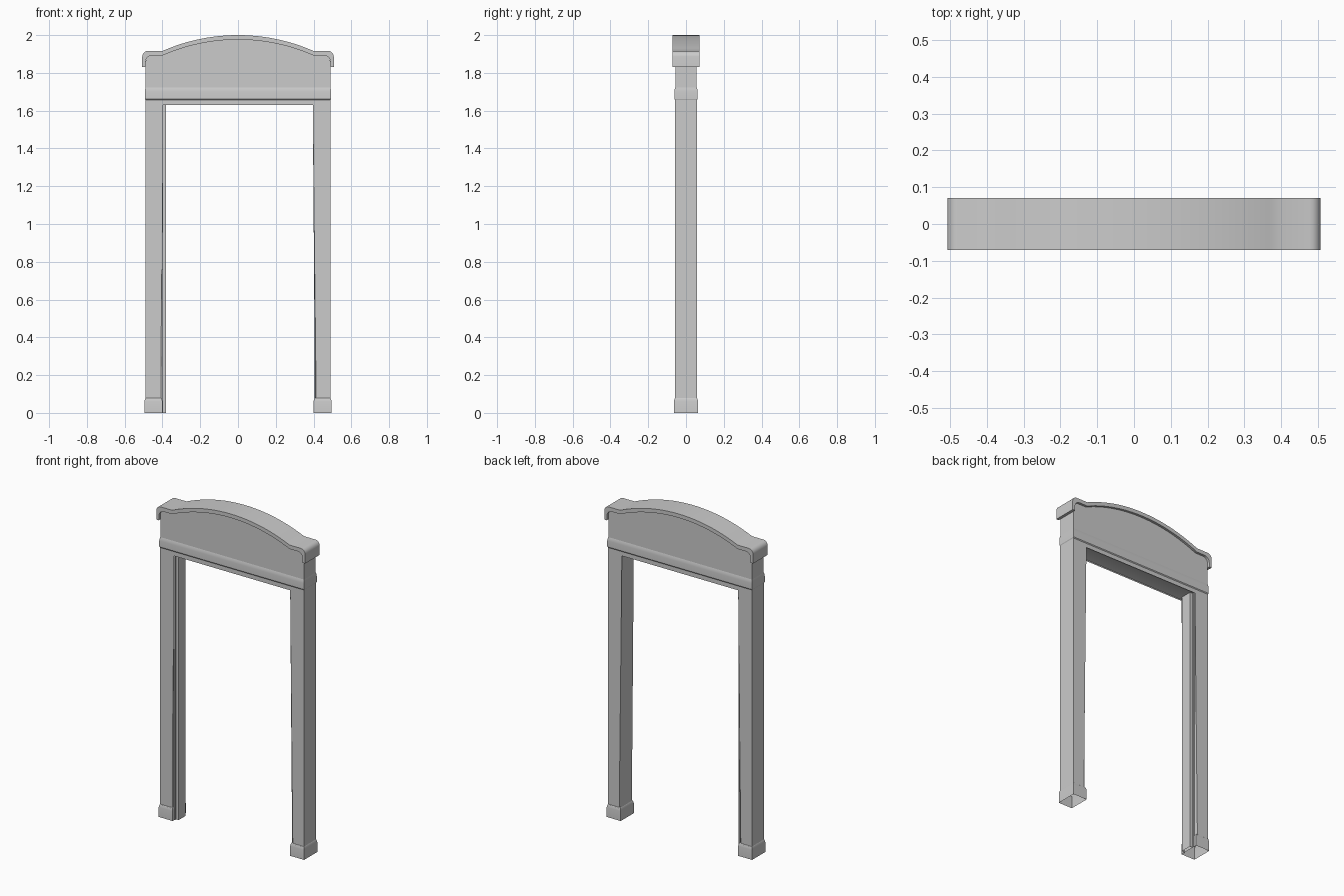
import bpy, bmesh, math
from math import sin, cos, pi

if "Cube" in bpy.data.objects:
    bpy.data.objects.remove(bpy.data.objects["Cube"])


def finish(bm, name):
    bmesh.ops.recalc_face_normals(bm, faces=bm.faces)
    me = bpy.data.meshes.new(name)
    bm.to_mesh(me)
    bm.free()
    ob = bpy.data.objects.new(name, me)
    bpy.context.collection.objects.link(ob)
    bpy.ops.object.select_all(action='DESELECT')
    bpy.context.view_layer.objects.active = ob
    ob.select_set(True)
    bpy.ops.object.shade_smooth_by_angle(angle=math.radians(30))
    return ob


def prism(outline, half_depth, skip=()):
    """Extrude an x-z outline through y; skip = indices of side faces left open."""
    bm = bmesh.new()
    f = [bm.verts.new((x, -half_depth, z)) for x, z in outline]
    b = [bm.verts.new((x, half_depth, z)) for x, z in outline]
    n = len(outline)
    for i in range(n):
        if i not in skip:
            j = (i + 1) % n
            bm.faces.new((f[i], f[j], b[j], b[i]))
    bm.faces.new(f)
    bm.faces.new(b)
    return bm


def rect_loft(name, rings, cx=0):
    """Open stack of rectangles (half x, half y, z)."""
    bm = bmesh.new()
    prev = None
    for hx, hy, z in rings:
        ring = [bm.verts.new((cx + sx * hx, sy * hy, z))
                for sx, sy in ((-1, -1), (1, -1), (1, 1), (-1, 1))]
        if prev:
            for i in range(4):
                j = (i + 1) % 4
                bm.faces.new((prev[i], prev[j], ring[j], ring[i]))
        prev = ring
    return finish(bm, name)


def crown(edge, shoulder, peak, radius, low, steps=24):
    """Arched contour with rounded shoulders, from left foot to right foot."""
    pts = [(-edge, low)]
    for i in range(6):
        a = pi - i * pi / 10
        pts.append((-edge + radius + radius * cos(a), shoulder - radius + radius * sin(a)))
    rise, half = peak - shoulder, 0.4
    R = (half ** 2 + rise ** 2) / (2 * rise)
    A = math.asin(half / R)
    for i in range(steps + 1):
        a = -A + 2 * A * i / steps
        pts.append((R * sin(a), peak - R + R * cos(a)))
    return pts + [(-x, z) for x, z in reversed(pts[:7])]


# Posts and lintel: one upside-down U with eased inner edges, open ends
IN, OUT = 0.405, 0.49
u = [(-OUT, 0.07), (-OUT, 1.662), (OUT, 1.662), (OUT, 0.07),
     (IN, 0.07), (IN, 1.64), (-IN, 1.64), (-IN, 0.07)]
bm = prism(u, 0.058, skip=(1, 3, 7))
inner = [e for e in bm.edges
         if all(abs(abs(v.co.x) - IN) < 1e-4 for v in e.verts)
         and abs(e.verts[0].co.y - e.verts[1].co.y) < 1e-4]
bmesh.ops.bevel(bm, geom=inner, offset=0.009, segments=2, profile=0.5, affect='EDGES')
finish(bm, "posts_and_lintel")

# Plinths at the foot of each post, hollow below
for side, cx in (("left", -0.4475), ("right", 0.4475)):
    rect_loft("plinth_" + side, [(0.0475, 0.064, 0), (0.0475, 0.064, 0.06),
                                 (0.046, 0.0625, 0.068), (0.0445, 0.0605, 0.076),
                                 (0.0415, 0.056, 0.08)], cx)

# Moulding band around the lintel
rect_loft("moulding_band", [(0.488, 0.056, 1.655), (0.493, 0.062, 1.663), (0.493, 0.062, 1.70),
                            (0.4915, 0.0605, 1.712), (0.4895, 0.0575, 1.722)])

# Arched panel
inside = crown(0.49, 1.892, 1.976, 0.035, 1.83)
panel = [(-0.489, 1.715)] + [(x * 0.489 / 0.49, z + 0.003) for x, z in inside] + [(0.489, 1.715)]
finish(prism(panel, 0.0565, skip=(len(panel) - 1,)), "arched_panel")

# Cap that follows the arch and turns down at the ends
outside = crown(0.507, 1.916, 2.0, 0.03, 1.83)
finish(prism(outside + inside[::-1], 0.071), "arched_cap")

# Stop strip on the inner face of the left post, stepped section
for name, x0, x1, hy in (("stop_strip_backing", -0.41, -0.397, 0.045),
                         ("stop_strip", -0.40, -0.38, 0.034)):
    finish(prism([(x0, 0), (x0, 1.64), (x1, 1.64), (x1, 0)], hy, skip=(0, 3)), name)
